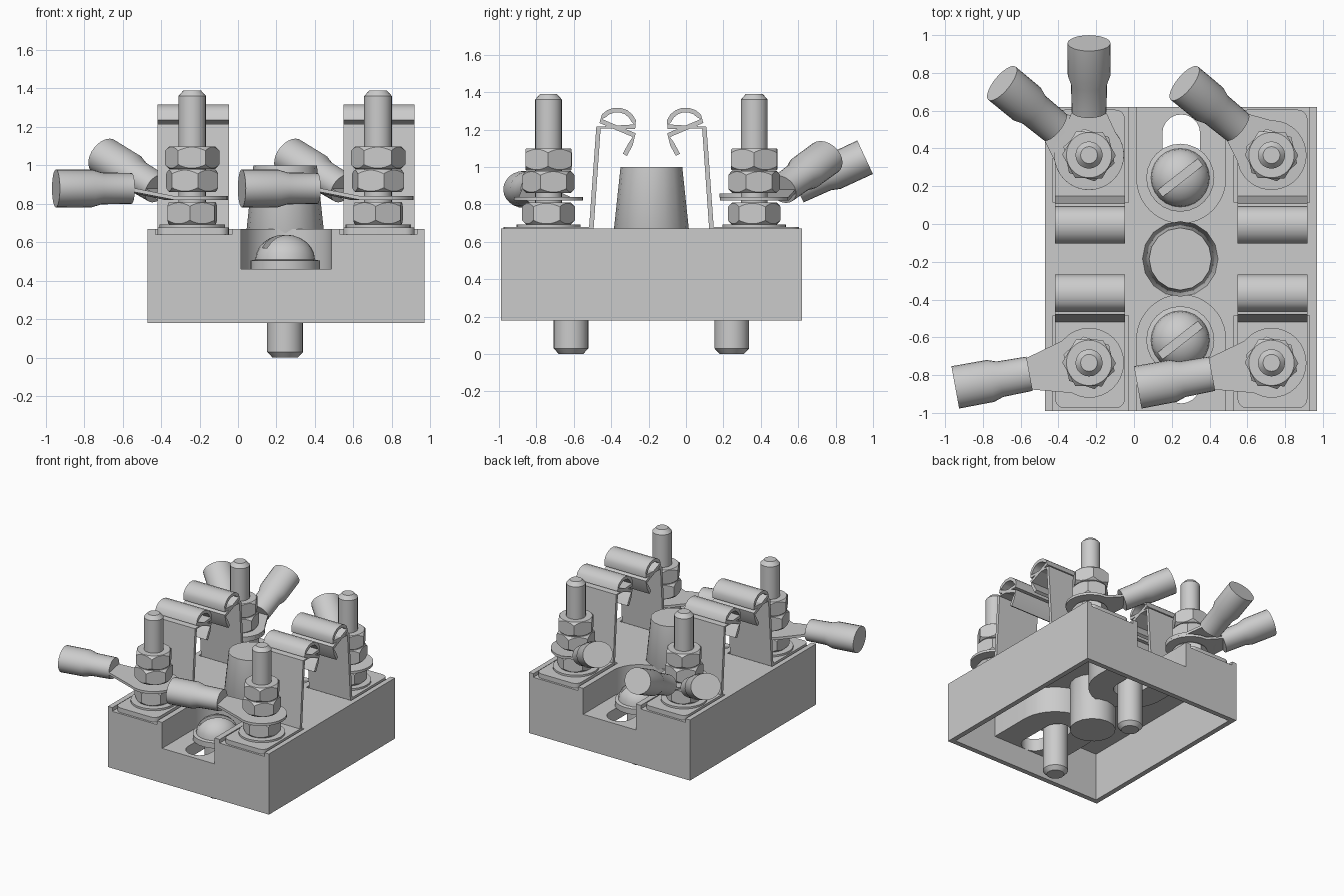
import bpy, bmesh
from math import sin, cos, pi, radians
from mathutils import Matrix, Vector

if "Cube" in bpy.data.objects:
    bpy.data.objects.remove(bpy.data.objects["Cube"])

CX, CY = 0.25, -0.185          # centre of the block
DX, DY = 0.483, 0.55           # stud offsets from that centre


def finish(bm, name, angle=35, matrix=None):
    bmesh.ops.recalc_face_normals(bm, faces=bm.faces[:])
    me = bpy.data.meshes.new(name)
    if matrix:
        bm.transform(matrix)
    bm.to_mesh(me)
    bm.free()
    me.shade_smooth()
    me.set_sharp_from_angle(angle=radians(angle))
    ob = bpy.data.objects.new(name, me)
    bpy.context.collection.objects.link(ob)
    return ob


def prism(name, pts, z0, z1):
    bm = bmesh.new()
    lo = [bm.verts.new((x, y, z0)) for x, y in pts]
    hi = [bm.verts.new((x, y, z1)) for x, y in pts]
    n = len(pts)
    bm.faces.new(lo)
    bm.faces.new(hi)
    for i in range(n):
        j = (i + 1) % n
        bm.faces.new((lo[i], lo[j], hi[j], hi[i]))
    return finish(bm, name)


def rect(x0, x1, y0, y1):
    return [(x0, y0), (x1, y0), (x1, y1), (x0, y1)]


def arc(cx, cy, r, a0, a1, n):
    return [(cx + r * cos(radians(a0 + (a1 - a0) * i / n)),
             cy + r * sin(radians(a0 + (a1 - a0) * i / n))) for i in range(n + 1)]


def lathe(name, prof, segs=24, matrix=None, angle=35):
    bm = bmesh.new()
    rings = []
    for r, z in prof:
        if r == 0:
            rings.append([bm.verts.new((0, 0, z))] * segs)
        else:
            rings.append([bm.verts.new((r * cos(2 * pi * k / segs), r * sin(2 * pi * k / segs), z))
                          for k in range(segs)])
    for a, b in zip(rings, rings[1:]):
        for k in range(segs):
            m = (k + 1) % segs
            bm.faces.new(list(dict.fromkeys((a[k], a[m], b[m], b[k]))))
    return finish(bm, name, angle, matrix)


def boolean(ob, tool, op='DIFFERENCE'):
    mod = ob.modifiers.new(op.lower(), 'BOOLEAN')
    mod.operation, mod.object, mod.solver = op, tool, 'EXACT'
    bpy.context.view_layer.update()
    me = bpy.data.meshes.new_from_object(ob.evaluated_get(bpy.context.evaluated_depsgraph_get()))
    ob.modifiers.clear()
    ob.data = me
    me.shade_smooth()
    me.set_sharp_from_angle(angle=radians(35))
    bpy.data.objects.remove(tool)


def mir(pts, s):
    return [(x, CY + s * y) for x, y in pts]


def at(x, y, z=0):
    return Matrix.Translation((x, y, z))


# Hollow block with bosses, counterbored pockets, slots and plate recesses
base = prism("base_block", rect(-0.47, 0.97, -0.99, 0.62), 0.18, 0.67)
boolean(base, prism("void", rect(-0.43, 0.93, -0.95, 0.58), 0.1, 0.57))
for s in (1, -1):
    boss = arc(CX, 0.425, 0.3, 180, 360, 20) + [(CX + 0.3, 0.785), (CX - 0.3, 0.785)]
    boolean(base, prism("boss", mir(boss, s), 0.36, 0.6), 'UNION')
for s in (1, -1):
    pocket = arc(CX, 0.425, 0.235, 180, 360, 24) + [(CX + 0.235, 0.9), (CX - 0.235, 0.9)]
    boolean(base, prism("pocket", mir(pocket, s), 0.46, 0.8))
    slot = arc(CX, 0.665, 0.1, 0, 180, 10) + arc(CX, 0.4, 0.1, 180, 360, 10)
    boolean(base, prism("slot", mir(slot, s), 0.3, 0.5))
    for x0 in (-0.43, 0.53):
        boolean(base, prism("recess", mir(rect(x0, x0 + 0.4, 0.3, 0.9), s), 0.64, 0.8))

# Tapered centre post and its stub below
lathe("centre_post", [(0, 0.19), (0.17, 0.19), (0.17, 0.6), (0.2, 0.67), (0.165, 1.0), (0, 1.0)],
      16, at(CX - 0.005, CY), 30)

# Slotted mounting screws
for s in (1, -1):
    prof = [(0, 0), (0.065, 0), (0.093, 0.03), (0.093, 0.46), (0.18, 0.46), (0.18, 0.505), (0.155, 0.51)]
    prof += [(0.155 * cos(radians(a)), 0.51 + 0.13 * sin(radians(a))) for a in range(15, 90, 15)] + [(0, 0.64)]
    y = CY + s * 0.43
    screw = lathe("mounting_screw", prof, 24, at(CX - 0.005, y))
    cut = prism("screw_slot", rect(-0.22, 0.22, -0.022, 0.022), 0.57, 0.8)
    cut.data.transform(at(CX - 0.005, y) @ Matrix.Rotation(radians(38), 4, 'Z'))
    boolean(screw, cut)

# Spring clips: sprung blade with a curled top, in profile (offset from centre, height)
blade = [(0.322, 0.66), (0.283, 1.21)]
blade += [(0.183 + 0.094 * cos(radians(a)), 1.215 + 0.09 * sin(radians(a))) for a in range(20, 181, 20)]
blade += [(0.092, 1.17), (0.112, 1.12), (0.142, 1.065)]


def ribbon(name, path, t, x0, x1, s):
    P = [Vector(p) for p in path]
    left, right = [], []
    for i, p in enumerate(P):
        d = (P[min(i + 1, len(P) - 1)] - P[max(i - 1, 0)]).normalized()
        n = Vector((-d.y, d.x)) * t / 2
        left.append(p + n)
        right.append(p - n)
    bm = bmesh.new()
    rows = [[bm.verts.new((x, CY + s * q[i].x, q[i].y)) for x, q in
             ((x0, left), (x1, left), (x1, right), (x0, right))] for i in range(len(P))]
    for a, b in zip(rows, rows[1:]):
        for k in range(4):
            m = (k + 1) % 4
            bm.faces.new((a[k], a[m], b[m], b[k]))
    bm.faces.new(rows[0])
    bm.faces.new(rows[-1])
    return finish(bm, name, 40)


blade = blade[:2] + blade[2:11][::-1] + blade[11:]
for sx in (-1, 1):
    for s in (1, -1):
        x0 = CX + sx * DX - 0.185
        x0 += 0.0 if sx > 0 else -0.0
        x1 = x0 + 0.37
        ribbon("clip_blade", blade, 0.025, x0, x1, s)
        plate = [(x0, 0.32), (x1, 0.32)] + arc(x1 - 0.05, 0.74, 0.05, 0, 90, 5) \
            + arc(x0 + 0.05, 0.74, 0.05, 90, 180, 5)
        prism("clip_plate", mir(plate, s), 0.641, 0.678)

# Hex nut, chamfered by intersecting with a turned shape
nut = prism("hex_nut", [(0.142 * cos(radians(a)), 0.142 * sin(radians(a))) for a in range(25, 385, 60)], 0, 0.116)
boolean(nut, lathe("chamfer", [(0, 0), (0.12, 0), (0.146, 0.026), (0.146, 0.09), (0.12, 0.116), (0, 0.116)], 36),
        'INTERSECT')
nut_mesh = nut.data
bpy.data.objects.remove(nut)

# Studs with washers and three nuts each
for sx in (-1, 1):
    for s in (1, -1):
        x, y = CX + sx * DX - 0.005, CY + s * DY
        lathe("stud", [(0, 0.6), (0.072, 0.6), (0.072, 1.36), (0.045, 1.39), (0, 1.39)], 20, at(x, y))
        lathe("washer", [(0, 0.67), (0.17, 0.67), (0.17, 0.693), (0, 0.693)], 28, at(x, y))
        for i, z in enumerate((0.693, 0.862, 0.982)):
            ob = bpy.data.objects.new("hex_nut", nut_mesh)
            ob.matrix_world = at(x, y, z) @ Matrix.Rotation(radians(17 * i), 4, 'Z')
            bpy.context.collection.objects.link(ob)


# Cable lugs: ring tongue plus crimp barrel
def lug(sx, s, heading, start, rise, tilt, z=0.82):
    a, t = radians(heading), radians(tilt)
    x, y = CX + sx * DX - 0.005, CY + s * DY
    place = at(x, y, z) @ Matrix.Rotation(a, 4, 'Z')
    outline = arc(0, 0, 0.185, 65, 295, 20)
    tongue = prism("lug_tongue", outline + [(0.12, -0.14), (start + 0.02, -0.08),
                                            (start + 0.02, 0.08), (0.12, 0.14)], 0, 0.02)
    for v in tongue.data.vertices:
        if v.co.x > start:
            v.co.z += rise * 0.75
    tongue.data.transform(place)
    axis = Vector((cos(t), 0, sin(t)))
    side = Vector((0, 1, 0))
    up = axis.cross(side)
    frame = Matrix((side * 1.15, up, axis)).transposed().to_4x4()
    lathe("lug_barrel", [(0, 0), (0.08, 0), (0.083, 0.16), (0.098, 0.21), (0.099, 0.4), (0, 0.4)],
          24, place @ at(start, 0, rise) @ frame)


for sx in (-1, 1):
    lug(sx, -1, 190.4, 0.32, 0.06, 0)
    lug(sx, 1, 140.5, 0.235, 0.06, 25)
lug(-1, 1, 90, 0.23, 0.045, 25, 0.838)
